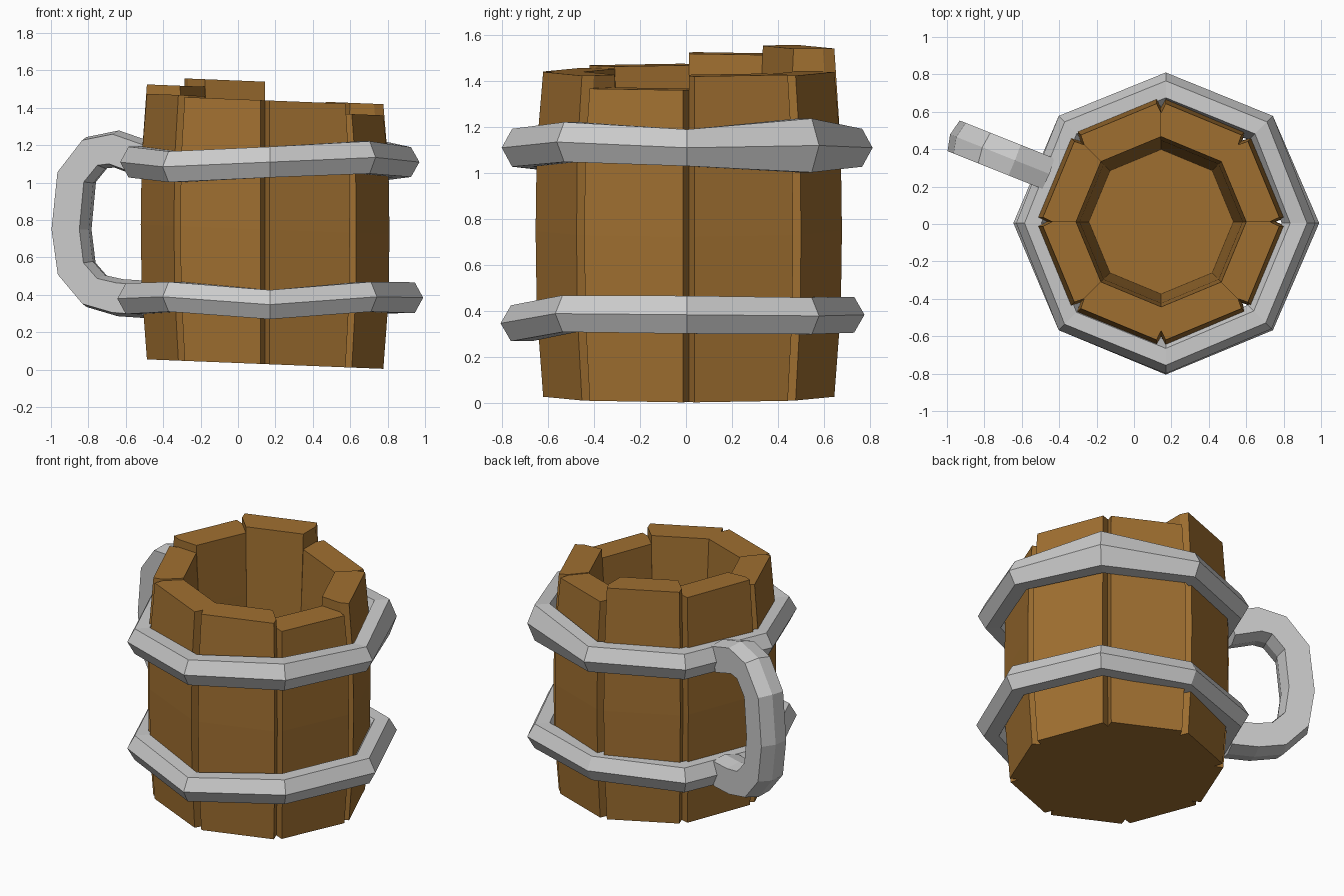
import bpy, bmesh
from math import sin, cos, pi, radians
from mathutils import Vector

if "Cube" in bpy.data.objects:
    bpy.data.objects.remove(bpy.data.objects["Cube"])

CX, CY = 0.145, 0.012
TILT = 0.04            # gentle sideways lean of the wooden body
BASE_Z = 0.03

wood = bpy.data.materials.new("wood")
wood.diffuse_color = (0.35, 0.16, 0.03, 1)
wood.use_nodes = True
wood.node_tree.nodes["Principled BSDF"].inputs["Base Color"].default_value = wood.diffuse_color


def loft(name, rings, mat=None, closed=False):
    """Skin equal-length rings of points; cap the ends or close the loop."""
    bm = bmesh.new()
    vr = [[bm.verts.new(p) for p in ring] for ring in rings]
    n = len(vr[0])
    pairs = list(zip(vr, vr[1:]))
    if closed:
        pairs.append((vr[-1], vr[0]))
    for a, b in pairs:
        for i in range(n):
            j = (i + 1) % n
            bm.faces.new((a[i], a[j], b[j], b[i]))
    if not closed:
        bm.faces.new(vr[0][::-1])
        bm.faces.new(vr[-1])
    bmesh.ops.recalc_face_normals(bm, faces=bm.faces)
    me = bpy.data.meshes.new(name)
    bm.to_mesh(me)
    bm.free()
    ob = bpy.data.objects.new(name, me)
    bpy.context.collection.objects.link(ob)
    if mat:
        me.materials.append(mat)
    return ob


def body_point(r, ang, z, side=0.0):
    """Polar point on the leaning body, slid sideways along the tangent."""
    x = r * cos(ang) - side * sin(ang)
    y = r * sin(ang) + side * cos(ang)
    return Vector((CX + x, CY + y, BASE_Z + z - TILT * x))


# Wooden staves of uneven height, with a V-shaped groove between neighbours
tops = [1.445, 1.44, 1.54, 1.50, 1.45, 1.44, 1.44, 1.385]
for k, top in enumerate(tops):
    a, b = radians(45 * k), radians(45 * (k + 1))
    rings = []
    for z, outer, inner in ((0, 0.632, 0.38), (0.37, 0.66, 0.40),
                            (0.72, 0.665, 0.42), (1.08, 0.66, 0.435),
                            (top - BASE_Z, 0.632, 0.455)):
        rings.append([body_point(inner, a, z), body_point(outer - 0.05, a, z),
                      body_point(outer, a, z, 0.024),
                      body_point(outer, b, z, -0.024),
                      body_point(outer - 0.05, b, z), body_point(inner, b, z)])
    loft(f"stave_{k + 1}", rings, wood)

# Floor of the mug
loft("mug_floor", [[body_point(r, k * pi / 4, z) for k in range(8)]
                   for z, r in ((0, 0.38), (0.12, 0.387))], wood)


# Hand-forged hoops: eight-sided rings with a hexagonal section
def hoop(name, corners):
    rings = []
    for k, (reach, z, thick) in enumerate(corners):
        a = radians(45 * k)
        ring = []
        for i in range(6):
            t = i * pi / 3
            r = reach - 0.09 + 0.09 * cos(t)
            ring.append((0.17 + r * cos(a), 0.005 + r * sin(a), z + thick * sin(t)))
        rings.append(ring)
    loft(name, rings, closed=True)


hoop("lower_hoop", [(0.82, 0.385, 0.095), (0.81, 0.38, 0.092), (0.77, 0.385, 0.09),
                    (0.81, 0.38, 0.092), (0.815, 0.38, 0.095), (0.81, 0.39, 0.092),
                    (0.81, 0.348, 0.09), (0.81, 0.39, 0.092)])
hoop("upper_hoop", [(0.80, 1.11, 0.092), (0.81, 1.12, 0.135), (0.805, 1.11, 0.095),
                    (0.81, 1.12, 0.095), (0.80, 1.11, 0.095), (0.81, 1.085, 0.095),
                    (0.805, 1.11, 0.095), (0.80, 1.135, 0.1)])

# Handle: hexagonal bar swept along a C-shaped path in a radial plane
path = [(0.70, 1.12), (0.88, 1.18), (1.0, 1.16), (1.11, 1.03), (1.14, 0.75),
        (1.11, 0.54), (1.0, 0.42), (0.86, 0.385), (0.70, 0.375)]
pts = [Vector(p) for p in path]
section = [(0.1, 0), (0.08, 0.088), (-0.08, 0.088),
           (-0.1, 0), (-0.08, -0.088), (0.08, -0.088)]
rings = []
for i, p in enumerate(pts):
    d = (pts[min(i + 1, len(pts) - 1)] - pts[max(i - 1, 0)]).normalized()
    n = Vector((-d.y, d.x))
    ring = []
    for u, v in section:
        q = p + n * u
        ring.append((0.17 - 0.93 * q.x + 0.37 * v, 0.02 + 0.37 * q.x + 0.93 * v, q.y))
    rings.append(ring)
loft("handle", rings)
